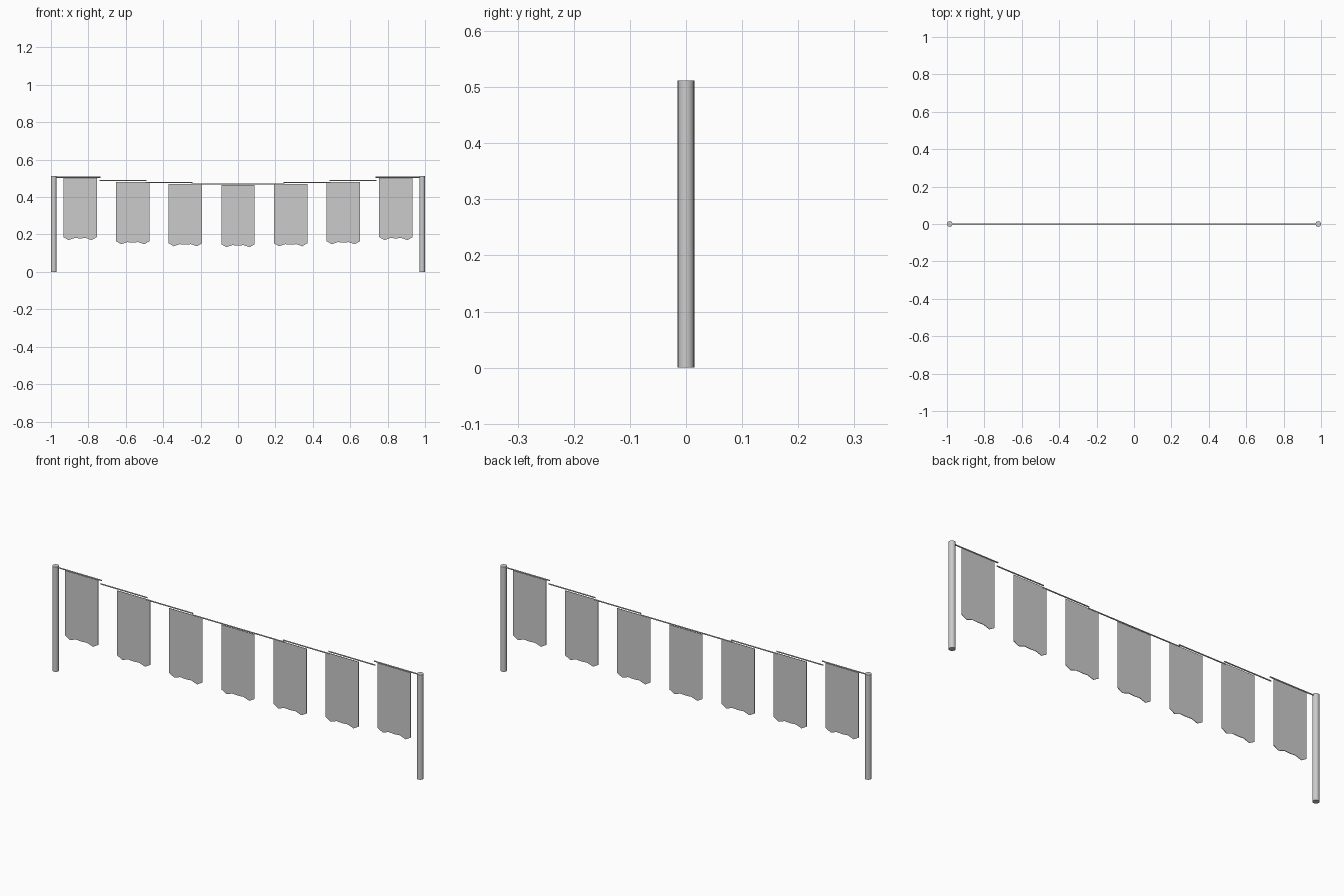
import bpy, bmesh, math

if "Cube" in bpy.data.objects:
    bpy.data.objects.remove(bpy.data.objects["Cube"])

POLE_X, POLE_R, POLE_H = 0.985, 0.015, 0.512


def cylinder(name, radius, length, location, sides, along_x=False):
    rot = (0, math.pi / 2, 0) if along_x else (0, 0, 0)
    bpy.ops.mesh.primitive_cylinder_add(vertices=sides, radius=radius, depth=length,
                                        location=location, rotation=rot)
    ob = bpy.context.object
    ob.name = name
    bpy.ops.object.shade_smooth_by_angle(angle=math.radians(40))
    return ob


def flag(name, x, top):
    # rectangle with a scalloped lower hem, given thin cloth thickness
    w, t = 0.0895, 0.0012
    hem = [(-w, -0.316), (-0.062, -0.332), (-0.030, -0.321), (0, -0.323),
           (0.030, -0.321), (0.062, -0.332), (w, -0.316)]
    outline = [(w, 0), (-w, 0)] + hem
    bm = bmesh.new()
    face = bm.faces.new([bm.verts.new((px, -t, pz)) for px, pz in reversed(outline)])
    res = bmesh.ops.extrude_face_region(bm, geom=[face])
    for v in res["geom"]:
        if isinstance(v, bmesh.types.BMVert):
            v.co.y = t
    bmesh.ops.recalc_face_normals(bm, faces=bm.faces)
    mesh = bpy.data.meshes.new(name)
    bm.to_mesh(mesh)
    bm.free()
    ob = bpy.data.objects.new(name, mesh)
    ob.location = (x, 0, top)
    bpy.context.collection.objects.link(ob)


# end poles
for side, sx in (("left", -1), ("right", 1)):
    cylinder(f"pole_{side}", POLE_R, POLE_H, (sx * POLE_X, 0, POLE_H / 2), 16)

# rope: eight straight lengths stepping down towards the middle
seg = 2 * POLE_X / 8
for i in range(8):
    z = (0.506, 0.488, 0.477, 0.469)[min(i, 7 - i)]
    cylinder(f"rope_{i + 1}", 0.003, seg + 0.006,
             (-POLE_X + (i + 0.5) * seg, 0, z), 8, along_x=True)

# seven hanging flags
for i in range(7):
    top = (0.464, 0.469, 0.480, 0.502)[abs(i - 3)]
    flag(f"flag_{i + 1}", (i - 3) * 0.2815, top)
